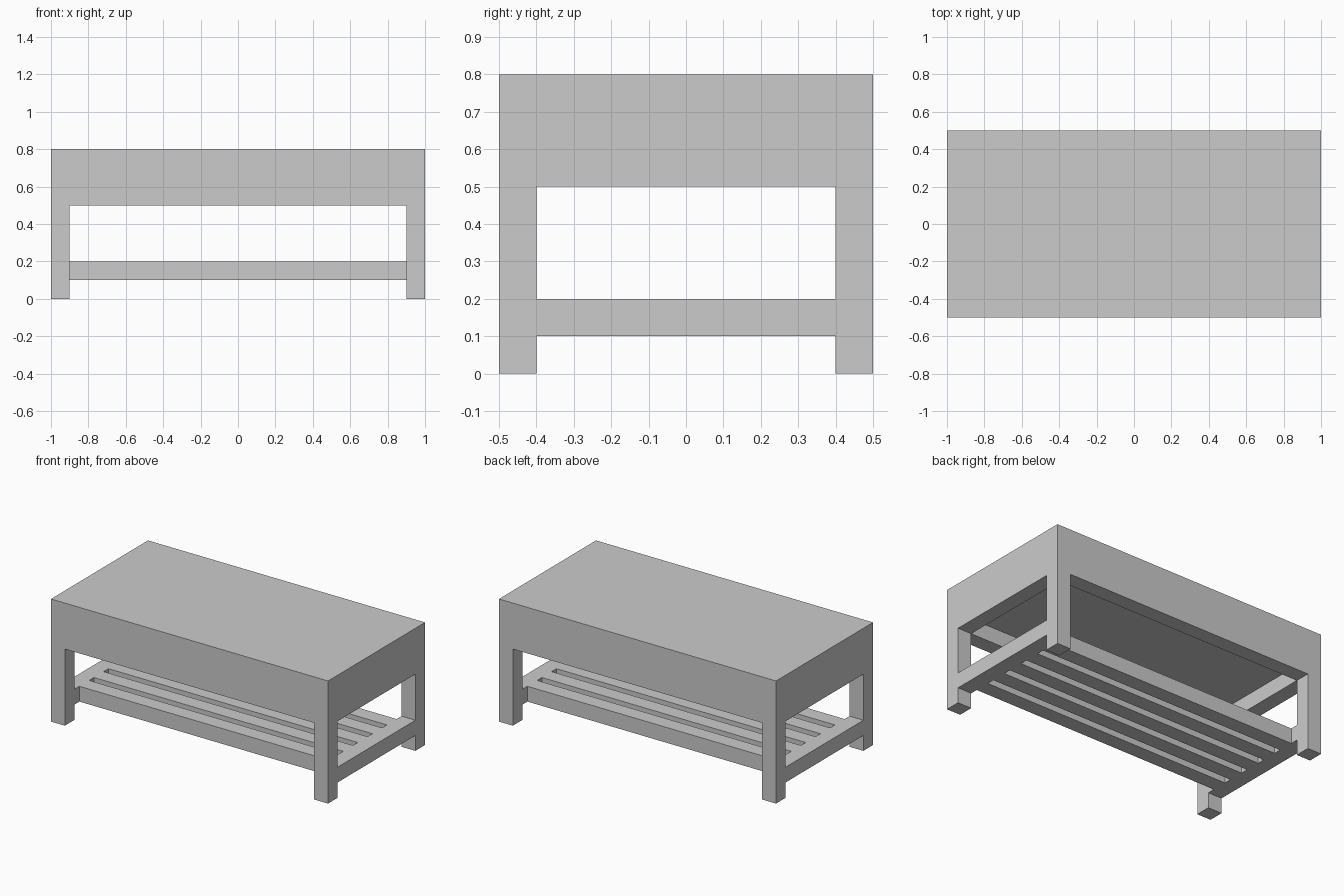
import bpy

if "Cube" in bpy.data.objects:
    bpy.data.objects.remove(bpy.data.objects["Cube"])


def box(name, x, y, z):
    """Box spanning the given (min, max) ranges."""
    verts = [(a, b, c) for a in x for b in y for c in z]
    faces = [(0, 1, 3, 2), (4, 6, 7, 5), (0, 4, 5, 1),
             (2, 3, 7, 6), (0, 2, 6, 4), (1, 5, 7, 3)]
    mesh = bpy.data.meshes.new(name)
    mesh.from_pydata(verts, [], faces)
    obj = bpy.data.objects.new(name, mesh)
    bpy.context.collection.objects.link(obj)
    return obj


def cut(obj, x, y, z):
    """Carve a box out of obj."""
    cutter = box("cutter", x, y, z)
    cutter.hide_render = True
    mod = obj.modifiers.new("cut", 'BOOLEAN')
    mod.operation = 'DIFFERENCE'
    mod.solver = 'EXACT'
    mod.object = cutter
    bpy.context.view_layer.objects.active = obj
    bpy.ops.object.modifier_apply(modifier=mod.name)
    bpy.data.objects.remove(cutter)


# Table frame: thick top, aprons and four square legs from one block
frame = box("table_frame", (-1, 1), (-0.5, 0.5), (0, 0.8))
cut(frame, (-0.9, 0.9), (-0.4, 0.4), (-0.1, 0.6))   # hollow underside
cut(frame, (-0.9, 0.9), (-0.6, 0.6), (-0.1, 0.5))   # front and back openings
cut(frame, (-1.1, 1.1), (-0.4, 0.4), (-0.1, 0.5))   # side openings

# Slatted shelf: end rails between the legs, five slats between the rails
shelf = box("slatted_shelf", (-1, 1), (-0.4, 0.4), (0.1, 0.2))
for side in (0.35, -0.5):
    cut(shelf, (-0.9, 0.9), (side, side + 0.15), (0, 0.3))
for i in range(4):
    y = -0.25 + 0.15 * i
    cut(shelf, (-0.9, 0.9), (y, y + 0.05), (0, 0.3))
